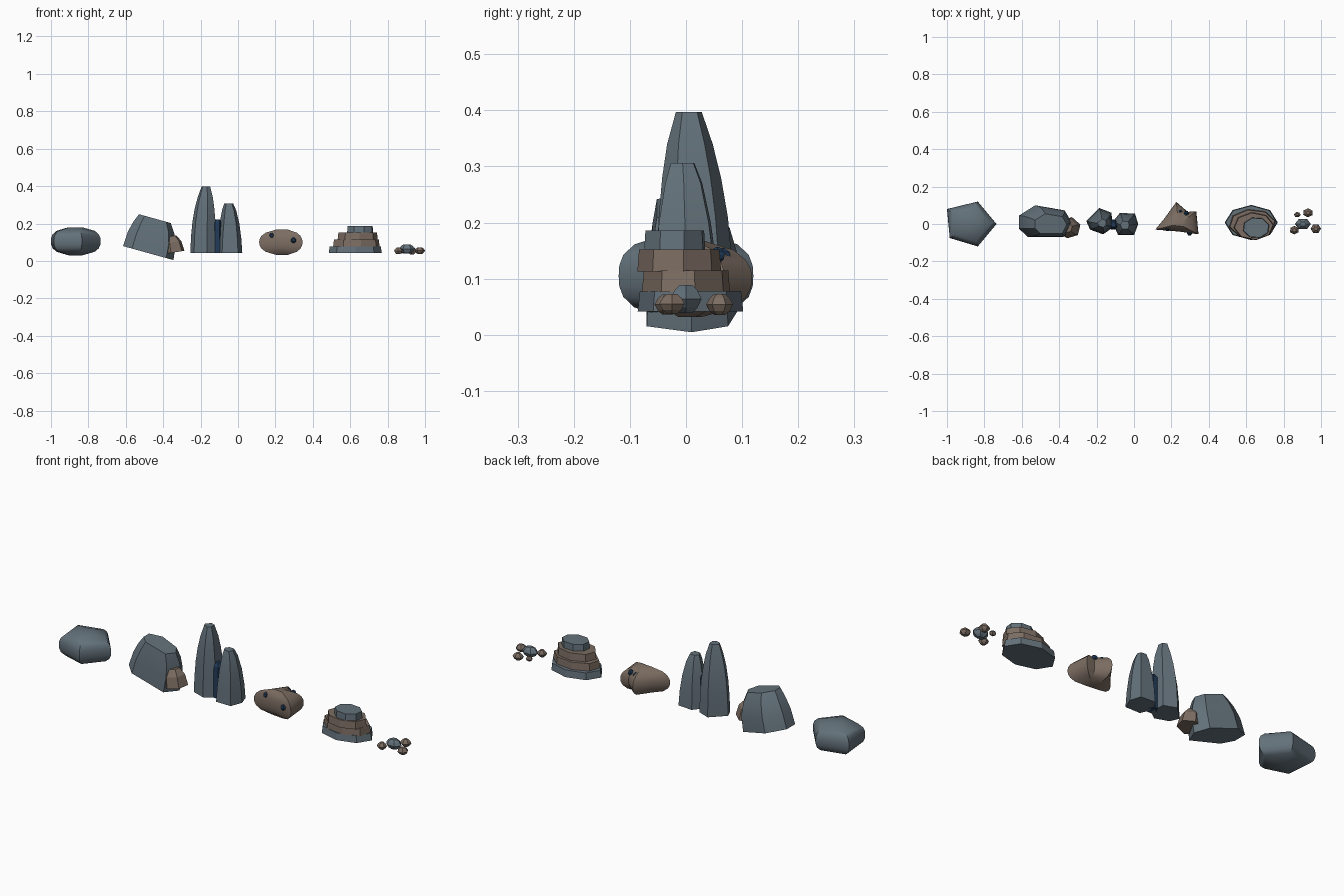
import bpy, bmesh, math
from mathutils import Matrix


def material(name, rgb):
    m = bpy.data.materials.new(name)
    m.diffuse_color = (*rgb, 1)
    return m


GRAY = material("slate gray", (0.125, 0.165, 0.195))
BROWN = material("earth brown", (0.20, 0.152, 0.122))
BLUE = material("deep blue", (0.016, 0.045, 0.10))


def loft(name, poly, levels, mat, loc, tilt=0.0):
    """Stack scaled copies of a polygon: levels are (z, scale, dx, dy)."""
    bm = bmesh.new()
    rings = [[bm.verts.new((x * s + dx, y * s + dy, z)) for x, y in poly]
             for z, s, dx, dy in levels]
    n = len(poly)
    for a, b in zip(rings, rings[1:]):
        for i in range(n):
            j = (i + 1) % n
            bm.faces.new((a[i], a[j], b[j], b[i]))
    bm.faces.new(rings[0])
    bm.faces.new(rings[-1])
    bmesh.ops.recalc_face_normals(bm, faces=bm.faces)
    bm.transform(Matrix.Translation(loc) @ Matrix.Rotation(tilt, 4, 'Y'))
    me = bpy.data.meshes.new(name)
    bm.to_mesh(me)
    bm.free()
    me.materials.append(mat)
    ob = bpy.data.objects.new(name, me)
    bpy.context.collection.objects.link(ob)
    return ob


def smooth(ob):
    bpy.ops.object.select_all(action='DESELECT')
    ob.select_set(True)
    bpy.context.view_layer.objects.active = ob
    bpy.ops.object.shade_smooth_by_angle(angle=math.radians(32))


def ngon(n, rx, ry, turn=0.0):
    return [(rx * math.cos(turn + math.tau * i / n),
             ry * math.sin(turn + math.tau * i / n)) for i in range(n)]


def bulge(half, power, steps=8):
    """Rounded boulder profile, flat-capped at both ends."""
    out = []
    for i in range(steps + 1):
        t = -0.97 + 1.94 * i / steps
        out.append((t * half, (1 - abs(t) ** power) ** 0.5, 0, 0))
    return out


# round five-sided boulder
smooth(loft("round_boulder",
            [(-0.13, 0.08), (0.035, 0.12), (0.135, 0), (0.035, -0.12), (-0.115, -0.075)],
            bulge(0.077, 2.8), GRAY, (-0.87, 0, 0.105)))

# leaning block with a small stone against it
smooth(loft("leaning_block",
            [(-0.14, 0.045), (-0.05, 0.1), (0.1, 0.075), (0.14, 0.01),
             (0.1, -0.07), (-0.09, -0.07), (-0.14, -0.025)],
            [(0, 1, 0, 0), (0.08, 0.95, -0.003, 0), (0.14, 0.81, -0.008, -0.003),
             (0.187, 0.63, -0.015, -0.008)],
            GRAY, (-0.48, 0, 0.042), math.radians(15.5)))
loft("side_stone", ngon(6, 0.062, 0.058, 0.3),
     [(0, 1, 0, 0), (0.055, 0.86, 0, 0), (0.088, 0.48, 0, 0)],
     BROWN, (-0.345, -0.02, 0.045), math.radians(-9))

# twin spires with a blue crystal between them
smooth(loft("tall_spire",
            [(-0.07, 0), (0, 0.07), (0.065, 0.045), (0.07, -0.035), (0.02, -0.07), (-0.05, -0.045)],
            [(0.042, 1, 0, 0), (0.13, 0.96, 0.001, 0), (0.21, 0.88, 0.003, -0.002),
             (0.28, 0.75, 0.006, -0.005), (0.34, 0.58, 0.01, -0.008), (0.397, 0.33, 0.013, -0.01)],
            GRAY, (-0.185, 0.015, 0)))
smooth(loft("short_spire",
            [(-0.07, 0.01), (-0.03, 0.06), (0.05, 0.055), (0.068, 0), (0.045, -0.06), (-0.04, -0.06)],
            [(0.042, 1, 0, 0), (0.12, 0.92, 0, 0), (0.2, 0.77, 0, -0.002),
             (0.27, 0.55, -0.002, -0.004), (0.306, 0.35, -0.004, -0.006)],
            GRAY, (-0.045, 0, 0)))
loft("blue_crystal", ngon(6, 0.026, 0.03), [(0.042, 1, 0, 0), (0.205, 0.9, 0, 0), (0.222, 0.5, 0, 0)],
     BLUE, (-0.11, -0.003, 0))

# pointed brown boulder with blue studs
smooth(loft("pointed_boulder",
            [(-0.125, -0.03), (-0.075, 0.03), (-0.012, 0.118), (0.05, 0.065),
             (0.095, 0.068), (0.107, -0.055), (0, -0.04)],
            bulge(0.07, 2.3), BROWN, (0.238, 0, 0.1)))
for i, p in enumerate([(0.18, -0.024, 0.135), (0.297, -0.048, 0.11),
                       (0.245, 0.066, 0.14), (0.28, 0.056, 0.142)]):
    loft(f"blue_stud_{i + 1}", ngon(6, 0.015, 0.015), bulge(0.015, 2, 4), BLUE, p)

# stack of slabs: centre x, centre y, half sizes, bottom, top, turn
slabs = [(0.627, 0.008, 0.142, 0.094, 0.042, 0.078, 0.0, GRAY),
         (0.633, 0.0, 0.127, 0.08, 0.076, 0.115, 0.2, BROWN),
         (0.64, -0.012, 0.108, 0.075, 0.113, 0.152, 0.1, BROWN),
         (0.653, -0.02, 0.073, 0.057, 0.15, 0.186, 0.3, GRAY)]
for i, (x, y, rx, ry, z0, z1, turn, mat) in enumerate(slabs):
    loft(f"slab_{i + 1}", ngon(8, rx, ry, turn),
         [(z0, 1, 0, 0), (z1, 0.96, 0, 0)], mat, (x, y, 0))

# scattered pebbles: x, y, z, radii, colour
pebbles = [(0.903, 0.0, 0.064, 0.043, 0.032, 0.025, GRAY),
           (0.857, -0.033, 0.054, 0.025, 0.023, 0.018, BROWN),
           (0.972, -0.025, 0.055, 0.028, 0.026, 0.018, BROWN),
           (0.93, 0.06, 0.054, 0.028, 0.024, 0.019, BROWN),
           (0.873, 0.05, 0.053, 0.018, 0.015, 0.012, BROWN)]
for i, (x, y, z, rx, ry, rz, mat) in enumerate(pebbles):
    loft(f"pebble_{i + 1}", ngon(6, rx, ry, 0.5 * i if i != 2 else 0), 
         [(-rz, 0.4, 0, 0), (-rz * 0.6, 0.75, 0, 0), (0, 1, 0, 0),
          (rz * 0.6, 0.75, 0, 0), (rz, 0.4, 0, 0)], mat, (x, y, z))
